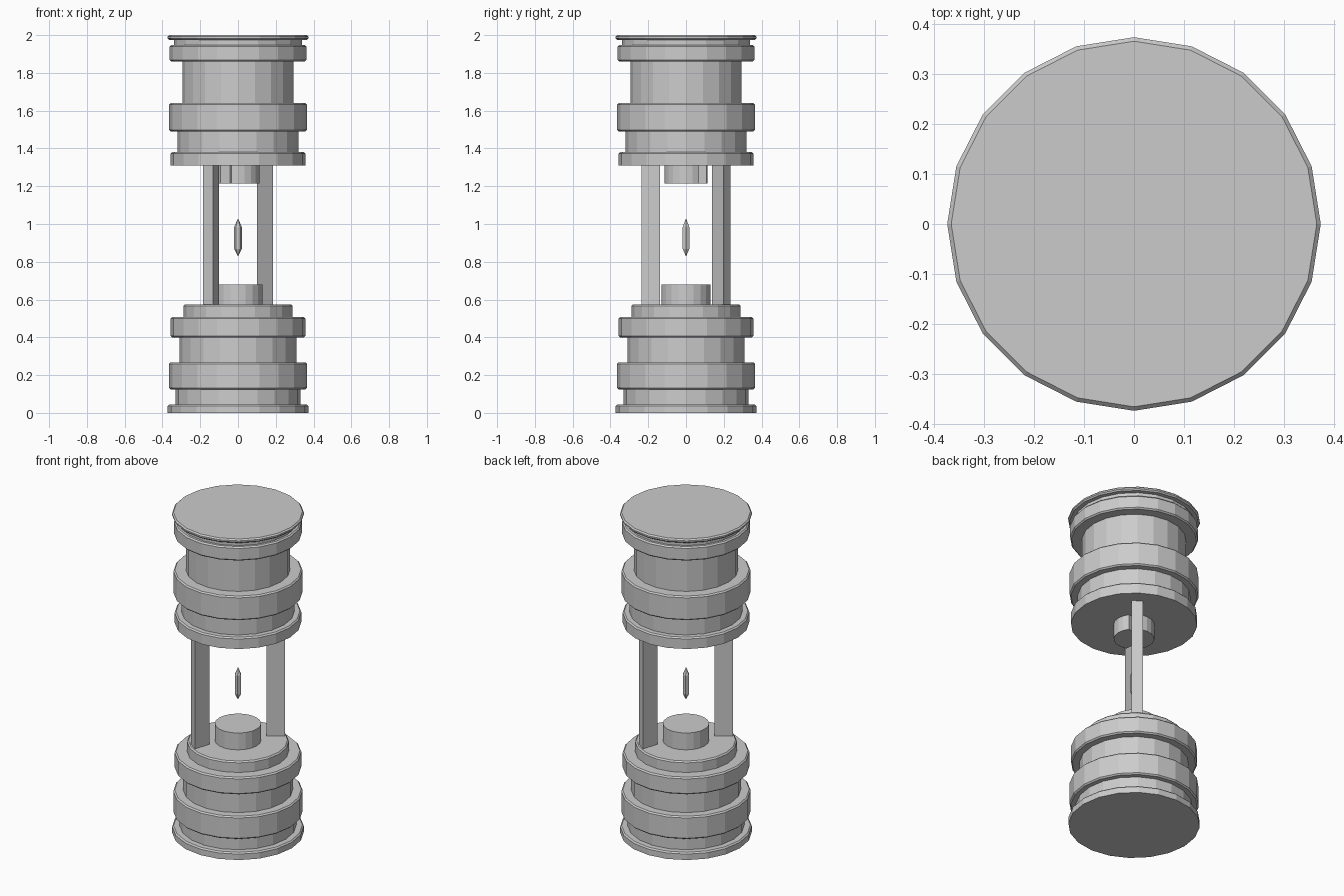
import bpy, bmesh
from math import cos, sin, pi, radians

if "Cube" in bpy.data.objects:
    bpy.data.objects.remove(bpy.data.objects["Cube"])

SIDES = 20


def make_object(name, bm):
    bmesh.ops.recalc_face_normals(bm, faces=bm.faces)
    mesh = bpy.data.meshes.new(name)
    bm.to_mesh(mesh)
    bm.free()
    ob = bpy.data.objects.new(name, mesh)
    bpy.context.collection.objects.link(ob)
    return ob


def lathe(name, profile, sides=SIDES):
    """Closed faceted turning from (radius, z) points, bottom to top."""
    bm = bmesh.new()
    rings = [[bm.verts.new((r * cos(2 * pi * i / sides), r * sin(2 * pi * i / sides), z))
              for i in range(sides)] for r, z in profile]
    for a, b in zip(rings, rings[1:]):
        for i in range(sides):
            j = (i + 1) % sides
            bm.faces.new((a[i], a[j], b[j], b[i]))
    bm.faces.new(rings[0])
    bm.faces.new(rings[-1])
    return make_object(name, bm)


def prism(name, outline, z0, z1):
    bm = bmesh.new()
    face = bm.faces.new([bm.verts.new((x, y, z0)) for x, y in outline])
    ext = bmesh.ops.extrude_face_region(bm, geom=[face], use_keep_orig=True)
    for v in ext["geom"]:
        if isinstance(v, bmesh.types.BMVert):
            v.co.z = z1
    return make_object(name, bm)


def tiers(steps, c=0.008):
    """Stack of (radius, z0, z1, bevel bottom, bevel top) as one profile."""
    pts = []
    for r, z0, z1, lo, hi in steps:
        pts += [(r - c, z0), (r, z0 + c)] if lo else [(r, z0)]
        pts += [(r, z1 - c), (r - c, z1)] if hi else [(r, z1)]
    return pts


# Lower and upper housings
lathe("lower_housing", tiers([
    (0.372, 0.0, 0.045, False, True),
    (0.33, 0.045, 0.125, False, False),
    (0.366, 0.125, 0.267, True, True),
    (0.31, 0.267, 0.40, False, False),
    (0.358, 0.40, 0.507, True, True),
    (0.288, 0.507, 0.575, False, True)]))
lathe("upper_housing", tiers([
    (0.358, 1.31, 1.38, False, True),
    (0.32, 1.38, 1.49, False, False),
    (0.365, 1.49, 1.64, True, True),
    (0.295, 1.64, 1.86, False, False),
    (0.362, 1.86, 1.947, True, True),
    (0.34, 1.947, 1.975, False, False),
    (0.373, 1.975, 2.0, True, True)]))

# Pedestal below the crystal
lathe("lower_pedestal", [(0.131, 0.57), (0.131, 0.68)])

# Upper emitter, notched on the two sides facing the struts
outline = []
for i in range(SIDES):
    r = 0.07 if i in (3, 13) else 0.115
    outline.append((r * cos(2 * pi * i / SIDES), r * sin(2 * pi * i / SIDES)))
prism("upper_emitter", outline, 1.215, 1.315)

# Two wedge struts pointing at the axis
for k, side in enumerate(("right", "left")):
    a = radians(54 + 180 * k)
    tri = [(0.171, 0), (0.269, -0.032), (0.269, 0.032)]
    prism(side + "_strut",
          [(x * cos(a) - y * sin(a), x * sin(a) + y * cos(a)) for x, y in tri],
          0.57, 1.315)

# Floating crystal
lathe("crystal", [(0.001, 0.83), (0.02, 0.868), (0.02, 0.985), (0.001, 1.028)], 6)
